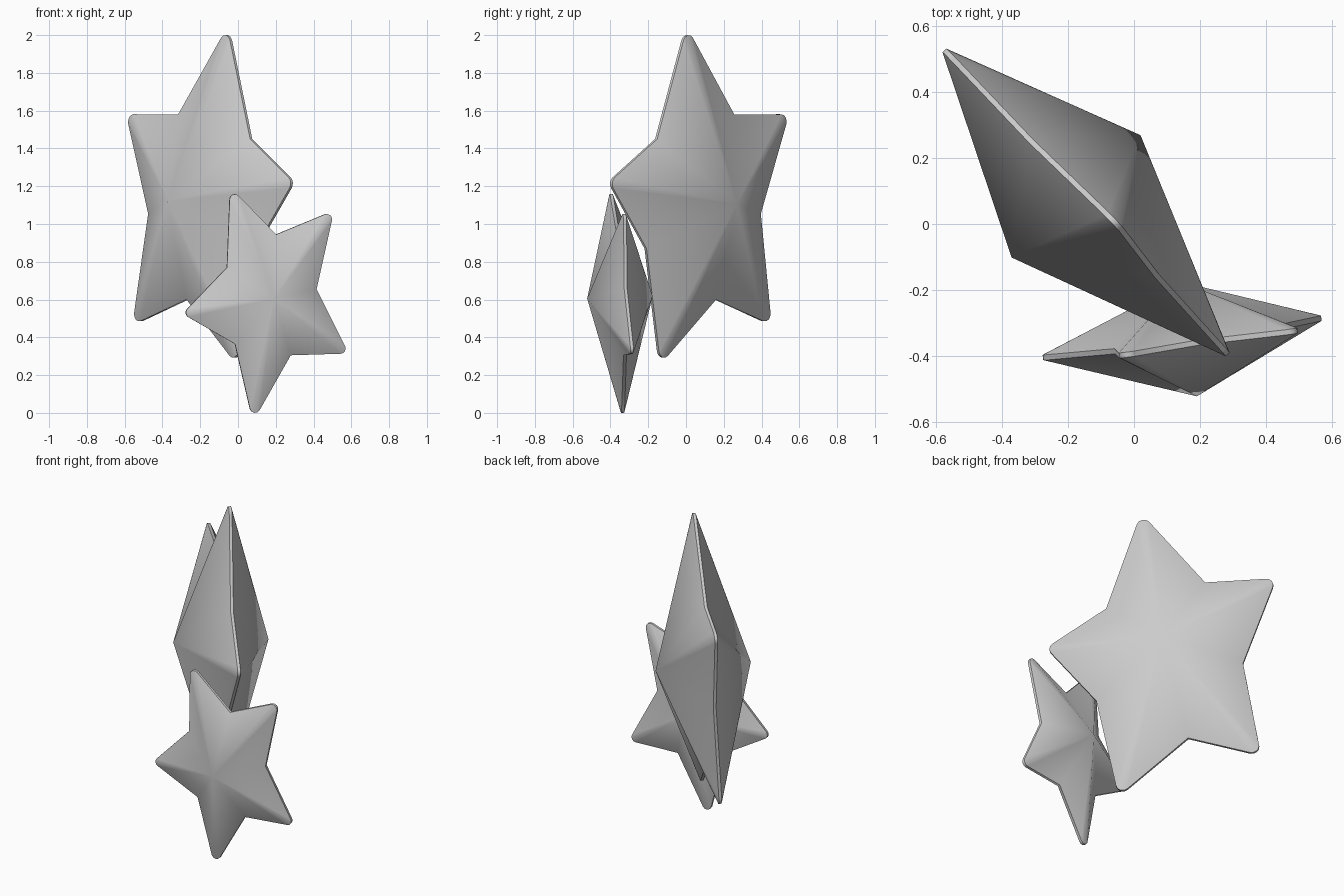
import bpy, bmesh, math
from mathutils import Vector

if "Cube" in bpy.data.objects:
    bpy.data.objects.remove(bpy.data.objects["Cube"])


def star(name, center, facing, tilt, points, depth, tip_r, rim=0.008, steps=4):
    """Puffy star: 'points' alternate tip / notch as (across, up) offsets in the star plane."""
    center = Vector(center)
    n = Vector((facing[0], facing[1], 0)).normalized()
    across = Vector((-n.y, n.x, 0))
    up = (Vector((0, 0, 1)) + n * tilt).normalized()
    normal = across.cross(up).normalized()

    # Outline with rounded tips
    outline = []
    count = len(points)
    for i, p in enumerate(points):
        p = Vector(p)
        if i % 2:
            outline.append(p)
            continue
        before = (Vector(points[i - 1]) - p).normalized()
        after = (Vector(points[(i + 1) % count]) - p).normalized()
        out = -(before + after).normalized()
        side = Vector((-out.y, out.x))
        if side.dot(before) < 0:
            side = -side
        half = (math.pi - before.angle(after)) / 2
        c = p - out * tip_r
        for k in range(steps + 1):
            a = half * (1 - 2 * k / steps)
            outline.append(c + tip_r * (out * math.cos(a) + side * math.sin(a)))

    # Two shallow pyramids joined by a thin rim
    bm = bmesh.new()
    rings = []
    for s in (1, -1):
        ring = [bm.verts.new(center + across * p.x + up * p.y + normal * s * rim)
                for p in outline]
        apex = bm.verts.new(center + normal * s * depth)
        for j in range(len(ring)):
            bm.faces.new((ring[j - 1], ring[j], apex))
        rings.append(ring)
    for j in range(len(outline)):
        bm.faces.new((rings[0][j - 1], rings[0][j], rings[1][j], rings[1][j - 1]))
    bmesh.ops.recalc_face_normals(bm, faces=bm.faces[:])

    # Soft ridges, crisp rim
    for f in bm.faces:
        f.smooth = True
    for ring in rings:
        for j in range(len(ring)):
            bm.edges.get((ring[j - 1], ring[j])).smooth = False

    mesh = bpy.data.meshes.new(name)
    bm.to_mesh(mesh)
    bm.free()
    obj = bpy.data.objects.new(name, mesh)
    bpy.context.collection.objects.link(obj)
    return obj


# Large star at the back, turned about 45 degrees
star("large_star", (-0.176, 0.084, 1.114), (-0.725, -0.688), -0.035,
     [(0.139, 0.886), (-0.214, 0.466), (-0.59, 0.45), (-0.425, -0.06), (-0.50, -0.62),
      (-0.114, -0.514), (0.268, -0.82), (0.403, -0.244), (0.665, 0.106), (0.345, 0.336)],
     0.27, 0.04)

# Small star in front
star("small_star", (0.168, -0.35, 0.612), (0.131, -0.991), 0.04,
     [(-0.20, 0.545), (0.032, 0.333), (0.32, 0.435), (0.249, 0.043), (0.402, -0.285),
      (0.113, -0.307), (-0.08, -0.612), (-0.185, -0.247), (-0.448, -0.085), (-0.23, 0.158)],
     0.175, 0.028)
